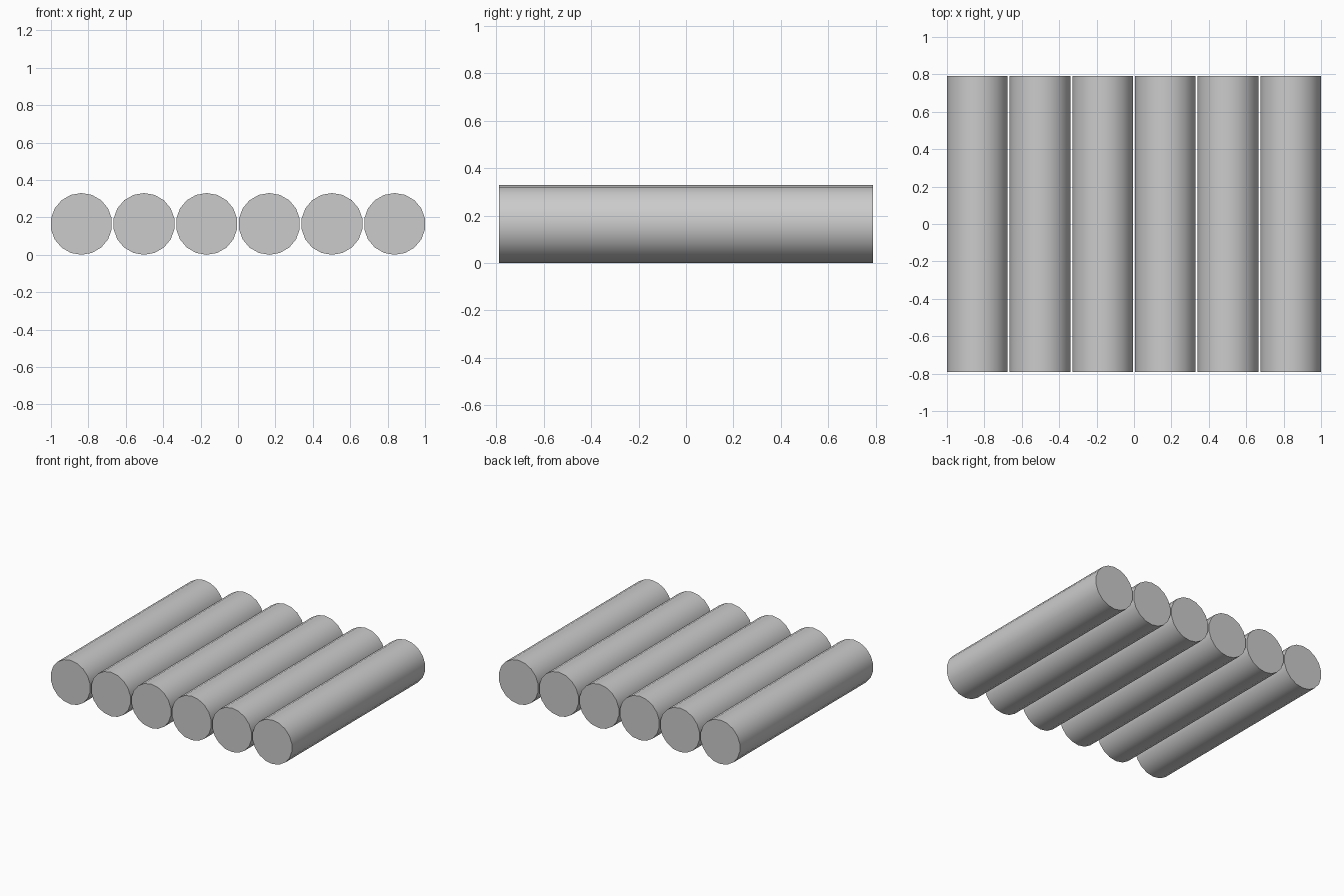
import bpy, math

if "Cube" in bpy.data.objects:
    bpy.data.objects.remove(bpy.data.objects["Cube"])

SIDES = 18
RADIUS = 0.165
HALF_WIDTH = RADIUS * math.cos(math.pi / SIDES)
PITCH = (2 - 2 * HALF_WIDTH) / 5

# row of six smooth rods lying along y
for i in range(6):
    x = (i - 2.5) * PITCH
    bpy.ops.mesh.primitive_cylinder_add(
        vertices=SIDES, radius=RADIUS, depth=1.58,
        location=(x, 0, RADIUS), rotation=(math.pi / 2, 0, 0))
    bpy.context.object.name = f"rod_{i + 1}"
    bpy.ops.object.shade_smooth_by_angle(angle=math.radians(40))
